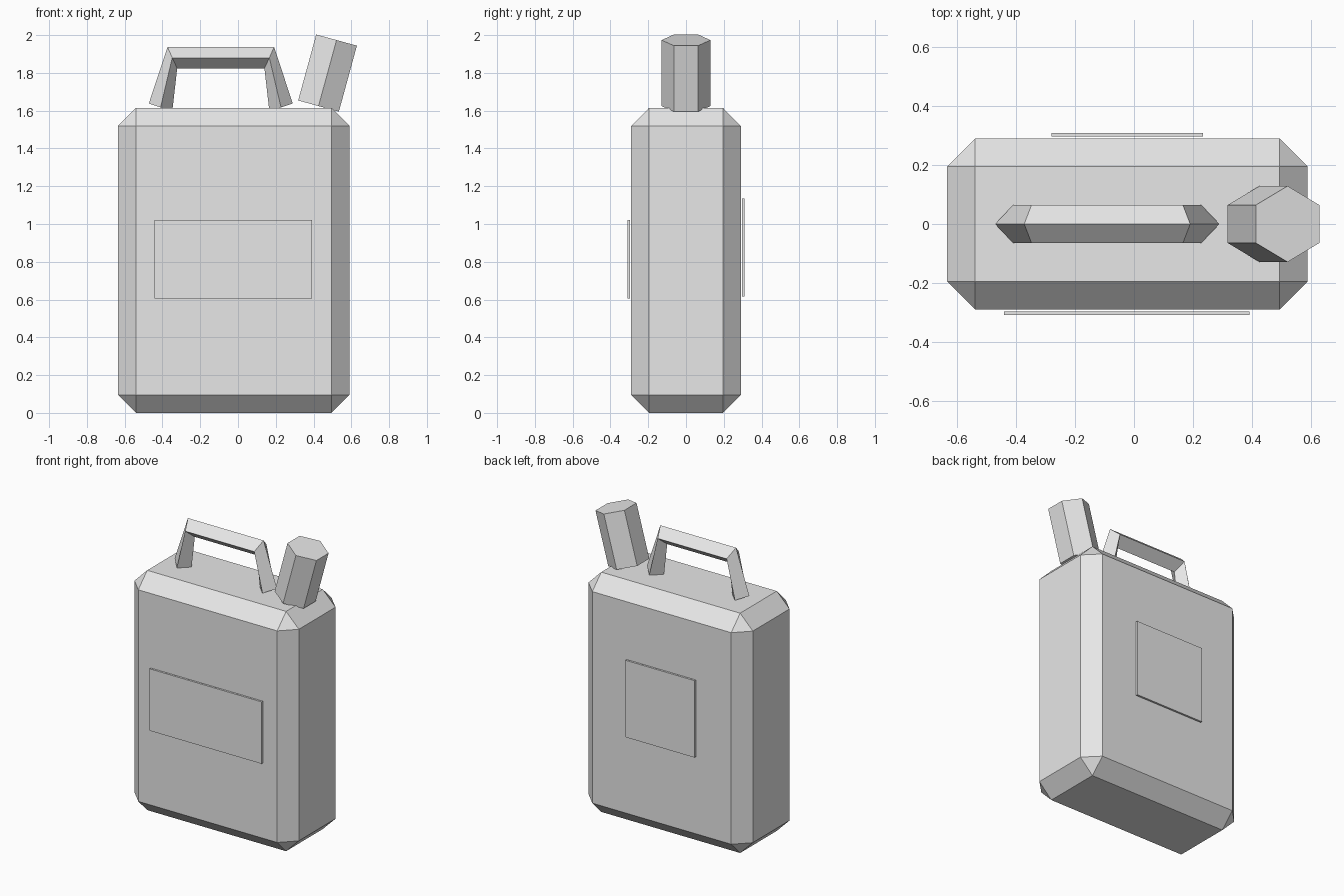
import bpy, bmesh, math
from mathutils import Matrix

if "Cube" in bpy.data.objects:
    bpy.data.objects.remove(bpy.data.objects["Cube"])

grey = bpy.data.materials.new("light_grey")
grey.diffuse_color = (0.8, 0.8, 0.8, 1)
grey.use_nodes = True
grey.node_tree.nodes["Principled BSDF"].inputs["Base Color"].default_value = grey.diffuse_color


def finish(name, bm):
    bmesh.ops.recalc_face_normals(bm, faces=bm.faces)
    mesh = bpy.data.meshes.new(name)
    bm.to_mesh(mesh)
    bm.free()
    mesh.materials.append(grey)
    obj = bpy.data.objects.new(name, mesh)
    bpy.context.collection.objects.link(obj)
    return obj


def box(name, lo, hi, bevel=0):
    bm = bmesh.new()
    bmesh.ops.create_cube(bm, size=1)
    for v in bm.verts:
        v.co = [(a + b) / 2 + c * (b - a) for a, b, c in zip(lo, hi, v.co)]
    if bevel:
        bmesh.ops.bevel(bm, geom=bm.edges[:], offset=bevel, offset_type='OFFSET',
                        segments=1, profile=0.5, affect='EDGES')
    return finish(name, bm)


# Chamfered can body
box("can_body", (-0.635, -0.29, 0), (0.59, 0.29, 1.615), 0.095)

# Label plates, floating just off the front and back
box("front_label", (-0.442, -0.31, 0.605), (0.393, -0.297, 1.022))
box("back_label", (-0.281, 0.297, 0.617), (0.234, 0.31, 1.135))

# Hexagonal spout, tilted to the right
bm = bmesh.new()
bmesh.ops.create_cone(bm, cap_ends=True, segments=6, radius1=0.129, radius2=0.129, depth=0.362)
first = max(bm.verts, key=lambda v: abs(v.co.y))
turn = math.pi / 2 - math.atan2(first.co.y, first.co.x)  # a corner faces +y and -y
bmesh.ops.transform(bm, verts=bm.verts, matrix=Matrix.Translation((0.474, 0, 1.799))
                    @ Matrix.Rotation(math.radians(15.3), 4, 'Y') @ Matrix.Rotation(turn, 4, 'Z'))
finish("spout", bm)

# Diamond-section handle: outer, middle and inner (x offset, z), mirrored about its centre
HANDLE_X, HALF_Y = -0.091, 0.065
foot = [(0.381, 1.638), (0.319, 1.617), (0.257, 1.596)]
corner = [(0.282, 1.937), (0.257, 1.88), (0.231, 1.824)]
bm = bmesh.new()
rings = []
for side, section in ((-1, foot), (-1, corner), (1, corner), (1, foot)):
    (ox, oz), (mx, mz), (ix, iz) = section
    points = [(ox, 0, oz), (mx, HALF_Y, mz), (ix, 0, iz), (mx, -HALF_Y, mz)]
    rings.append([bm.verts.new((HANDLE_X + side * x, y, z)) for x, y, z in points])
for a, b in zip(rings, rings[1:]):
    for i in range(4):
        j = (i + 1) % 4
        bm.faces.new((a[i], a[j], b[j], b[i]))
for end in (rings[0], rings[-1]):
    bm.faces.new(end)
finish("carry_handle", bm)
